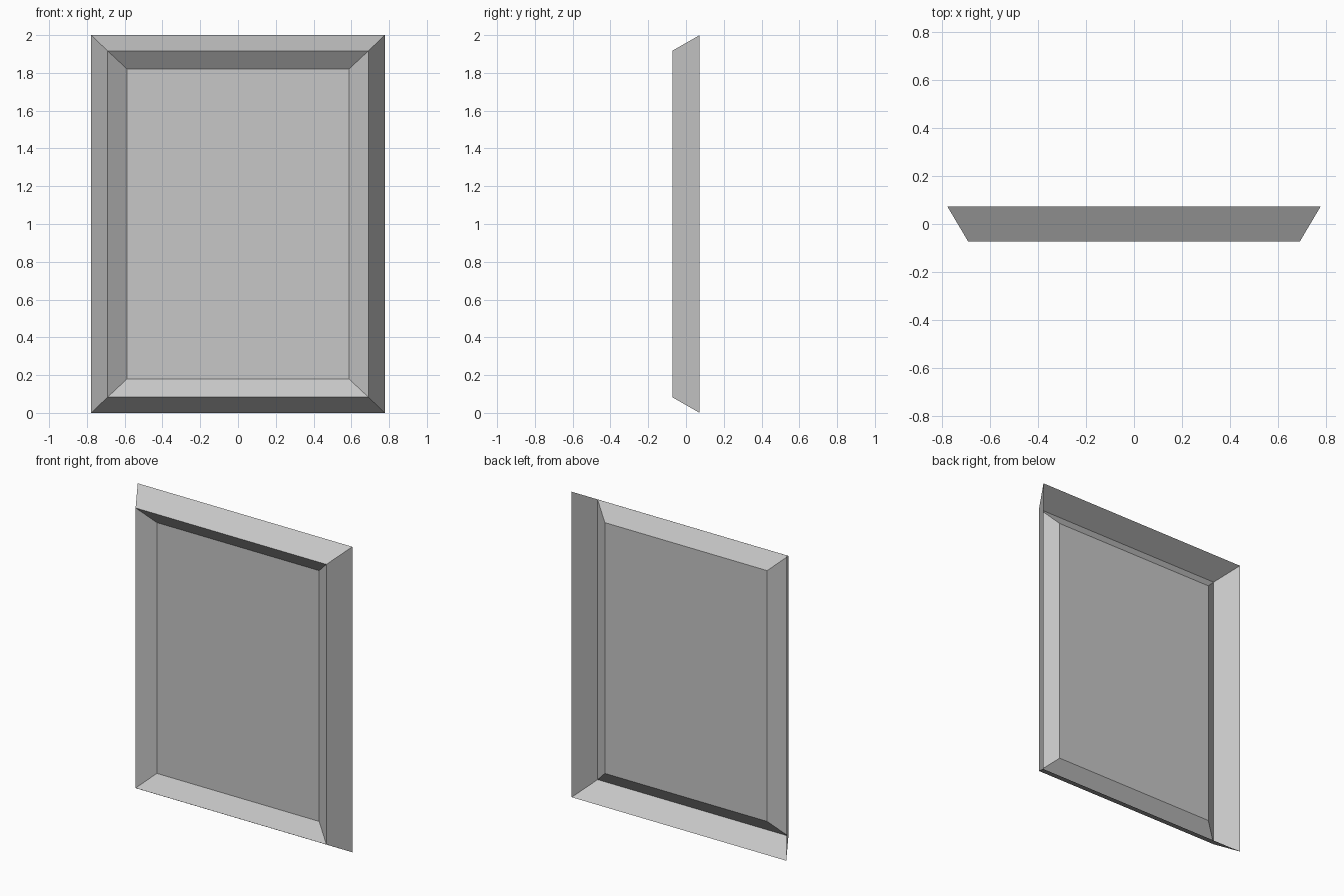
import bpy
import bmesh

cube = bpy.data.objects.get("Cube")
if cube:
    bpy.data.objects.remove(cube, do_unlink=True)

# One plain grey for the whole sheet
grey = bpy.data.materials.new("light grey")
grey.use_nodes = True
colour = (0.57, 0.57, 0.57, 1)
grey.diffuse_color = colour
grey.node_tree.nodes["Principled BSDF"].inputs["Base Color"].default_value = colour


def make_object(name, bm):
    mesh = bpy.data.meshes.new(name)
    bm.to_mesh(mesh)
    bm.free()
    mesh.materials.append(grey)
    obj = bpy.data.objects.new(name, mesh)
    bpy.context.collection.objects.link(obj)
    return obj


def rectangle(bm, half_width, half_height, y):
    corners = ((-1, -1), (1, -1), (1, 1), (-1, 1))
    return [bm.verts.new((sx * half_width, y, 1 + sz * half_height)) for sx, sz in corners]


# Rectangles as half width, half height and depth, from the outer rim inwards
rim = (0.777, 1.0, 0.0725)
ridge = (0.691, 0.917, -0.0725)
panel_edge = (0.588, 0.821, 0.0)

# Mitred frame: thin sloping strips, open at the back
bm = bmesh.new()
loops = [rectangle(bm, *size) for size in (rim, ridge, panel_edge)]
for outer, inner in zip(loops, loops[1:]):
    for i in range(4):
        j = (i + 1) % 4
        bm.faces.new((outer[i], outer[j], inner[j], inner[i]))
make_object("frame", bm)

# Flat recessed panel closing the frame
bm = bmesh.new()
bm.faces.new(rectangle(bm, *panel_edge))
make_object("panel", bm)
